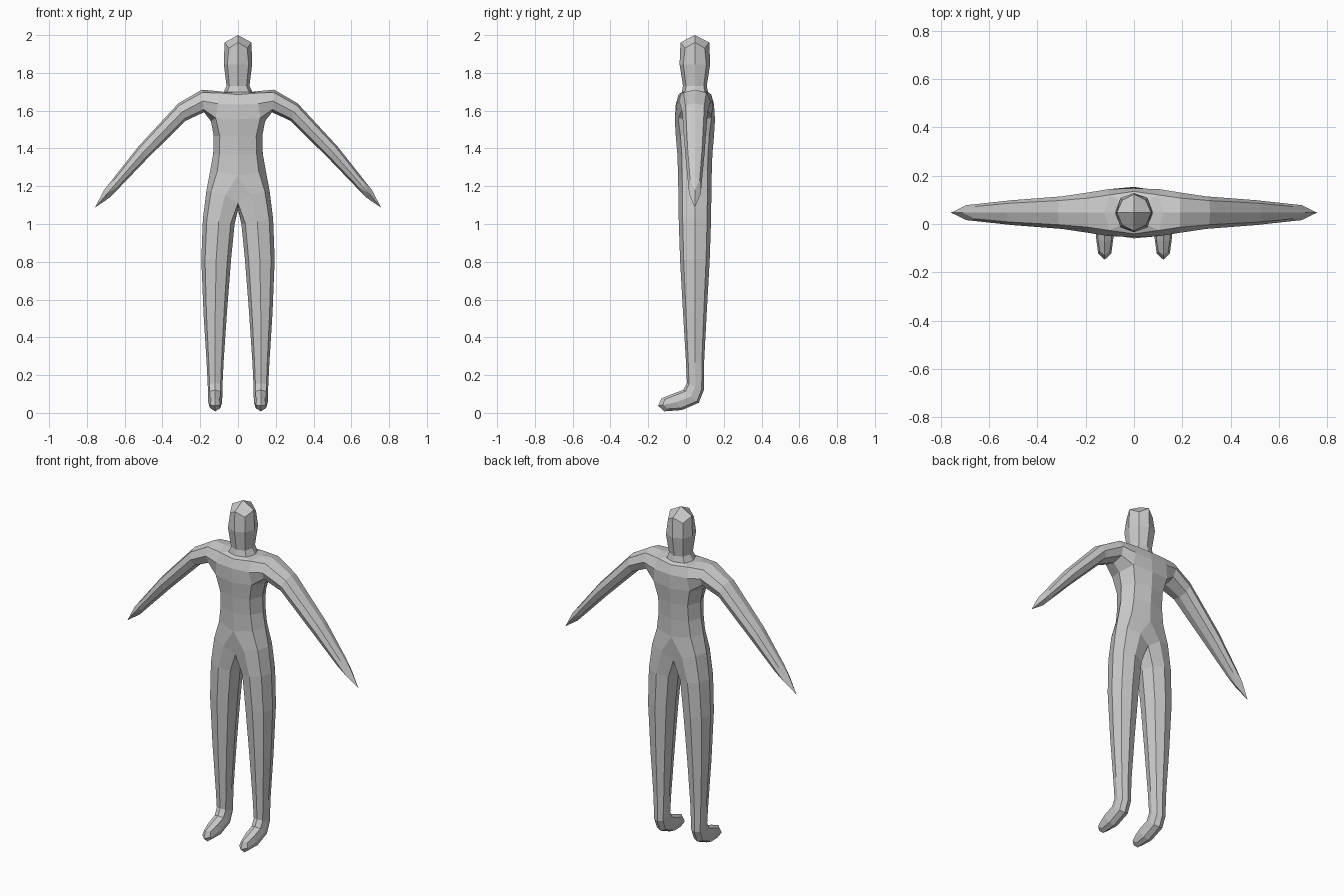
import bpy
import bmesh
import math

if "Cube" in bpy.data.objects:
    bpy.data.objects.remove(bpy.data.objects["Cube"])

CY = 0.047  # depth of the body's centre line
bm = bmesh.new()


def ring(points):
    return [bm.verts.new(p) for p in points]


def level(w, d, z, cx=0.0, cy=CY):
    """Horizontal four-point ring: front left, front right, back right, back left."""
    return ring([(cx - w, cy - d, z), (cx + w, cy - d, z),
                 (cx + w, cy + d, z), (cx - w, cy + d, z)])


def bridge(a, b, skip=()):
    for i in range(4):
        if i not in skip:
            j = (i + 1) % 4
            bm.faces.new((a[i], a[j], b[j], b[i]))


# Torso: hips, waist, chest, shoulder line
hips = level(0.168, 0.09, 1.20)
waist = level(0.125, 0.09, 1.37)
chest = level(0.132, 0.112, 1.56)
shoulders = level(0.11, 0.09, 1.705)
bridge(hips, waist, skip=(0, 2))
bridge(waist, chest)
bridge(chest, shoulders, skip=(1, 3))  # sides stay open for the arms

# Neck and head
neck = level(0.045, 0.05, 1.69)
crown = level(0.105, 0.112, 2.0)
bridge(shoulders, neck)
bridge(neck, crown)
bm.faces.new(crown)

# Crotch line and the five-sided front and back of the pelvis
crotch_f, crotch_b = ring([(0, CY - 0.085, 1.15), (0, CY + 0.085, 1.15)])
bm.faces.new((hips[0], crotch_f, hips[1], waist[1], waist[0]))
bm.faces.new((hips[2], crotch_b, hips[3], waist[3], waist[2]))


def arm_ring(s, x, z, half, depth, tilt):
    """Ring across the arm; tilt is the downward slope of the arm there."""
    ux, uz = math.sin(tilt) * half, math.cos(tilt) * half
    return ring([(s * (x - ux), CY - depth, z - uz), (s * (x - ux), CY + depth, z - uz),
                 (s * (x + ux), CY + depth, z + uz), (s * (x + ux), CY - depth, z + uz)])


def leg_ring(s, outer, inner, d, z):
    return ring([(s * outer, CY - d, z), (s * inner, CY - d, z),
                 (s * inner, CY + d, z), (s * outer, CY + d, z)])


def foot_ring(s, w, front, back):
    """Sloped ring through a front/top and a back/bottom (y, z) point."""
    c = 0.121
    return ring([(s * (c + w), *front), (s * (c - w), *front),
                 (s * (c - w), *back), (s * (c + w), *back)])


for s, f, b in ((-1, 0, 3), (1, 1, 2)):
    # Arm
    root = [chest[f], chest[b], shoulders[b], shoulders[f]]
    upper = arm_ring(s, 0.25, 1.67, 0.052, 0.067, math.radians(25))
    tip = arm_ring(s, 0.757, 1.087, 0.03, 0.036, math.radians(49))
    bridge(root, upper)
    bridge(upper, tip)
    bm.faces.new(tip)

    # Leg and foot
    top = [hips[f], crotch_f, crotch_b, hips[b]]
    thigh = leg_ring(s, 0.204, 0.036, 0.083, 0.85)
    shin = leg_ring(s, 0.161, 0.082, 0.042, 0.20)
    heel = foot_ring(s, 0.038, (0.005, 0.115), (0.10, 0.04))
    toe = foot_ring(s, 0.036, (-0.15, 0.085), (-0.145, -0.01))
    for lower, higher in ((thigh, top), (shin, thigh), (heel, shin), (toe, heel)):
        bridge(higher, lower)
    bm.faces.new(toe)

bmesh.ops.recalc_face_normals(bm, faces=bm.faces[:])
mesh = bpy.data.meshes.new("body")
bm.to_mesh(mesh)
bm.free()
body = bpy.data.objects.new("body", mesh)
bpy.context.collection.objects.link(body)

# One rounding step, flat faces
round_mod = body.modifiers.new("rounding", 'SUBSURF')
round_mod.levels = 1
round_mod.render_levels = 1
round_mod.use_limit_surface = False

grey = bpy.data.materials.new("light grey")
grey.diffuse_color = (0.6, 0.6, 0.6, 1)
grey.use_nodes = True
grey.node_tree.nodes["Principled BSDF"].inputs["Base Color"].default_value = grey.diffuse_color
mesh.materials.append(grey)
